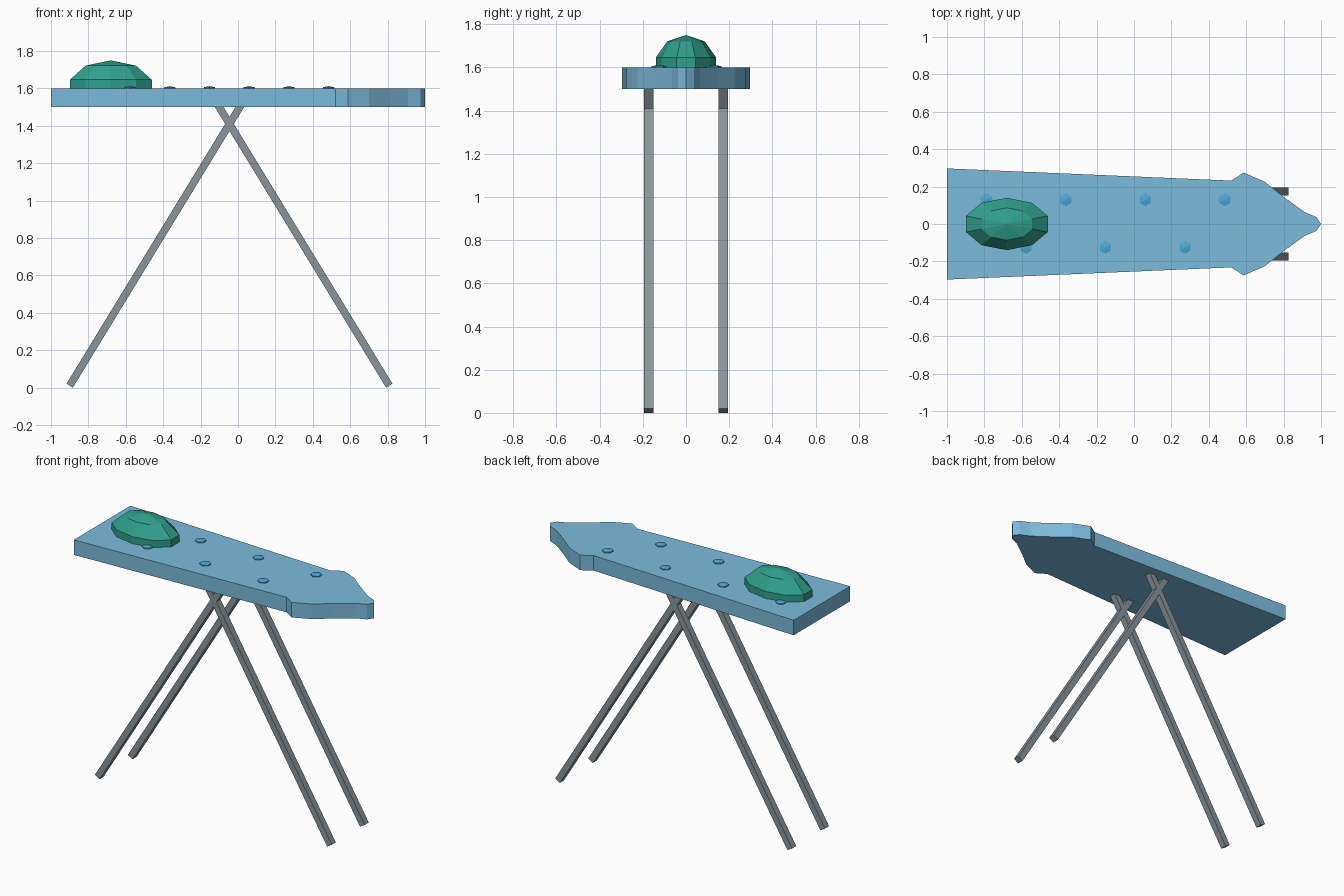
import bpy, bmesh
from math import sin, cos, pi, radians, atan2, hypot

if "Cube" in bpy.data.objects:
    bpy.data.objects.remove(bpy.data.objects["Cube"])


def material(name, rgb):
    m = bpy.data.materials.new(name)
    m.diffuse_color = (*rgb, 1)
    m.use_nodes = True
    m.node_tree.nodes["Principled BSDF"].inputs["Base Color"].default_value = m.diffuse_color
    return m


BLUE = material("board_blue", (0.20, 0.50, 0.72))
DOT = material("dot_blue", (0.08, 0.40, 0.68))
TEAL = material("cloth_teal", (0.03, 0.35, 0.27))
STEEL = material("leg_steel", (0.25, 0.30, 0.33))


def finish(bm, name, mat):
    bmesh.ops.recalc_face_normals(bm, faces=bm.faces)
    me = bpy.data.meshes.new(name)
    bm.to_mesh(me)
    bm.free()
    me.materials.append(mat)
    ob = bpy.data.objects.new(name, me)
    bpy.context.collection.objects.link(ob)
    return ob


def dome(name, mat, loc, radii, sides, latitudes):
    """Flat-bottomed faceted dome: vertical wall, sphere rings, apex."""
    bm = bmesh.new()
    cx, cy, cz = loc
    rx, ry, rz = radii
    levels = [(cos(radians(latitudes[0])), 0)]
    levels += [(cos(radians(a)), sin(radians(a))) for a in latitudes]
    rings = []
    for r, h in levels:
        angles = [pi / 2 + 2 * pi * k / sides for k in range(sides)]
        rings.append([bm.verts.new((cx + rx * r * cos(a), cy + ry * r * sin(a), cz + rz * h))
                      for a in angles])
    top = bm.verts.new((cx, cy, cz + rz))
    bm.faces.new(rings[0])
    for k in range(sides):
        j = (k + 1) % sides
        for lo, hi in zip(rings, rings[1:]):
            bm.faces.new((lo[k], lo[j], hi[j], hi[k]))
        bm.faces.new((rings[-1][k], rings[-1][j], top))
    return finish(bm, name, mat)


# Board: mirrored half outline, extruded upward
half = [(-1, 0.297), (0.52, 0.232), (0.587, 0.275), (0.70, 0.225),
        (0.80, 0.145), (0.91, 0.065), (0.975, 0.037)]
outline = half + [(1, 0)] + [(x, -y) for x, y in reversed(half)]
bm = bmesh.new()
face = bm.faces.new([bm.verts.new((x, y, 1.5)) for x, y in outline])
ext = bmesh.ops.extrude_face_region(bm, geom=[face])
bmesh.ops.translate(bm, vec=(0, 0, 0.1),
                    verts=[v for v in ext["geom"] if isinstance(v, bmesh.types.BMVert)])
finish(bm, "board", BLUE)

# Folded heap at the square end
dome("cloth_heap", TEAL, (-0.68, 0, 1.6), (0.242, 0.147, 0.15), 10, (18, 54))

# Zigzag row of hexagonal dots
for i in range(7):
    y = 0.13 if i % 2 == 0 else -0.125
    dome(f"dot_{i + 1}", DOT, (-0.79 + 0.2125 * i, y, 1.6), (0.04, 0.04, 0.012), 6, (30,))

# Crossed legs: square bars on both sides
for y, side in ((-0.173, "front"), (0.173, "back")):
    for foot, head, end in ((-0.9, 0.025, "left"), (0.809, -0.116, "right")):
        dx, dz = head - foot, 1.515
        bpy.ops.mesh.primitive_cube_add(
            size=1, location=((foot + head) / 2, y, 0.0105 + dz / 2),
            rotation=(0, atan2(dx, dz), 0), scale=(0.04, 0.043, hypot(dx, dz)))
        leg = bpy.context.object
        leg.name = f"{side}_{end}_leg"
        leg.data.materials.append(STEEL)
